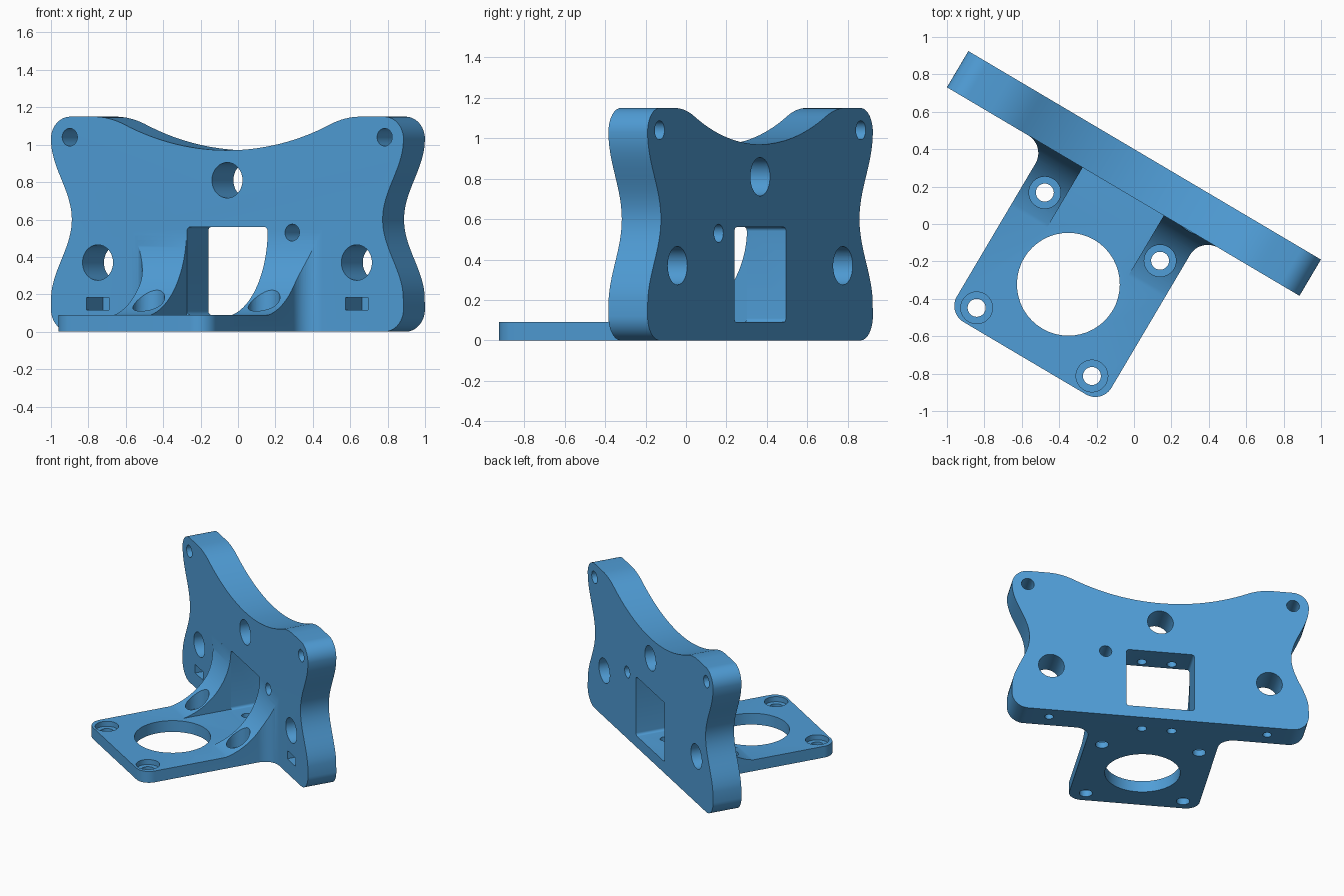
import bpy, bmesh, math
from mathutils import Matrix, Vector

if "Cube" in bpy.data.objects:
    bpy.data.objects.remove(bpy.data.objects["Cube"])

# Local frame: u along the upright plate, v toward its back, z up
TILT, U0 = math.radians(-30.6), -0.138
WORLD = Matrix.Rotation(TILT, 4, 'Z') @ Matrix.Translation((U0, 0, 0))
FRONT, BACK, FLOOR = 0.12, 0.345, 0.09

blue = bpy.data.materials.new("bracket blue")
blue.diffuse_color = (0.08, 0.34, 0.68, 1)
blue.use_nodes = True
blue.node_tree.nodes["Principled BSDF"].inputs["Base Color"].default_value = blue.diffuse_color


def arc(cx, cy, r, a0, a1, n=12):
    angles = [math.radians(a0 + (a1 - a0) * i / n) for i in range(n + 1)]
    return [(cx + r * math.cos(a), cy + r * math.sin(a)) for a in angles]


def rounded_rect(x0, x1, y0, y1, r):
    return (arc(x1 - r, y1 - r, r, 0, 90, 6) + arc(x0 + r, y1 - r, r, 90, 180, 6)
            + arc(x0 + r, y0 + r, r, 180, 270, 6) + arc(x1 - r, y0 + r, r, 270, 360, 6))


def prism(name, pts, axis, lo, hi):
    """Extrude a closed 2D profile along u, v or z."""
    place = {'u': lambda a, b, h: (h, a, b),
             'v': lambda a, b, h: (a, h, b),
             'z': lambda a, b, h: (a, b, h)}[axis]
    clean = []
    for p in pts:
        if not clean or (Vector(p) - Vector(clean[-1])).length > 1e-5:
            clean.append(p)
    bm = bmesh.new()
    face = bm.faces.new([bm.verts.new(place(a, b, lo)) for a, b in clean])
    new = bmesh.ops.extrude_face_region(bm, geom=[face])["geom"]
    shift = Vector(place(0, 0, hi - lo))
    bmesh.ops.translate(bm, vec=shift, verts=[g for g in new if isinstance(g, bmesh.types.BMVert)])
    bmesh.ops.recalc_face_normals(bm, faces=bm.faces)
    me = bpy.data.meshes.new(name)
    bm.to_mesh(me)
    bm.free()
    me.materials.append(blue)
    ob = bpy.data.objects.new(name, me)
    bpy.context.collection.objects.link(ob)
    return ob


def boolean(target, tool, op='DIFFERENCE'):
    mod = target.modifiers.new("bool", 'BOOLEAN')
    mod.operation, mod.object, mod.solver = op, tool, 'EXACT'
    bpy.context.view_layer.objects.active = target
    bpy.ops.object.modifier_apply(modifier=mod.name)
    bpy.data.objects.remove(tool)


def drill(target, a, b, r, axis, lo, hi):
    boolean(target, prism("drill", arc(a, b, r, 0, 352.5, 47), axis, lo, hi))


# Upright plate: waisted sides, rounded corners, dished top edge
half = arc(0.975, 0.12, 0.12, -90, 0)
for i in range(1, 24):
    z = 0.17 + 0.86 * i / 24
    half.append((1.095 - 0.065 * (1 + math.cos(math.pi * (z - 0.6) / 0.43)), z))
half += arc(0.975, 1.03, 0.12, 0, 90)
half += arc(0.83, 1.15 - 0.455, 0.455, 90, 114.46, 8)
half += arc(0, 0.97 + 1.55, 1.55, -65.54, -90, 14)
outline = half + [(-u, z) for u, z in reversed(half[:-1])]
bracket = prism("mounting_bracket", outline, 'v', FRONT, BACK)

# Flat motor base with gussets: one block with filleted plan
side = arc(0.38, -0.815, 0.1, -90, 0) + arc(0.59, 0.01, 0.11, 180, 90) + [(0.59, 0.2)]
plan = side + [(-u, v) for u, v in reversed(side)]
base = prism("motor_base", plan, 'z', 0, 0.545)

# Sweep away the concave gusset curve, then the gap between the gussets
R, cv, cz = 0.47, -0.35, 0.55
end = -math.degrees(math.asin((cz - FLOOR) / R))
sweep = [(-1.3, FLOOR)] + arc(cv, cz, R, end, 0, 32) + [(FRONT, 0.8), (-1.3, 0.8)]
boolean(base, prism("gusset_sweep", sweep, 'u', -1, 1))
gap = [(-0.252, -0.6), (0.252, -0.6), (0.252, 0.4), (-0.252, 0.4)]
boolean(base, prism("gusset_gap", gap, 'z', FLOOR, 0.8))
boolean(bracket, base, 'UNION')

# Window through the upright plate
boolean(bracket, prism("window", rounded_rect(-0.25, 0.25, FLOOR, 0.56, 0.02), 'v', 0.1, 0.5))

# Through holes in the upright plate
for u, z, r in [(-0.978, 1.04, 0.047), (0.978, 1.04, 0.047), (0, 0.81, 0.095),
                (-0.804, 0.37, 0.095), (0.804, 0.37, 0.095), (0.404, 0.53, 0.045)]:
    drill(bracket, u, z, r, 'v', 0, 0.5)

# Motor bore and counterbored screw holes
MV = -0.456
drill(bracket, 0, MV, 0.275, 'z', -0.1, 0.3)
for su in (-1, 1):
    for sv in (-1, 1):
        drill(bracket, su * 0.358, MV + sv * 0.358, 0.085, 'z', 0.05, 0.7)
        drill(bracket, su * 0.358, MV + sv * 0.358, 0.048, 'z', -0.1, 0.3)

# Nut pockets with screw holes from below, and screw holes across the window
for s in (-1, 1):
    c = s * 0.804
    pocket = [(c - 0.07, 0.115), (c + 0.07, 0.115), (c + 0.07, 0.182), (c - 0.07, 0.182)]
    boolean(bracket, prism("nut_pocket", pocket, 'v', 0, 0.295))
    drill(bracket, c, 0.24, 0.032, 'z', -0.1, 0.15)
    drill(bracket, s * 0.11, 0.18, 0.035, 'z', -0.1, 0.66)

# Put the part into the world frame
bracket.data.transform(WORLD)
bpy.ops.object.select_all(action='DESELECT')
bracket.select_set(True)
bpy.context.view_layer.objects.active = bracket
bpy.ops.object.shade_smooth_by_angle(angle=math.radians(25))
